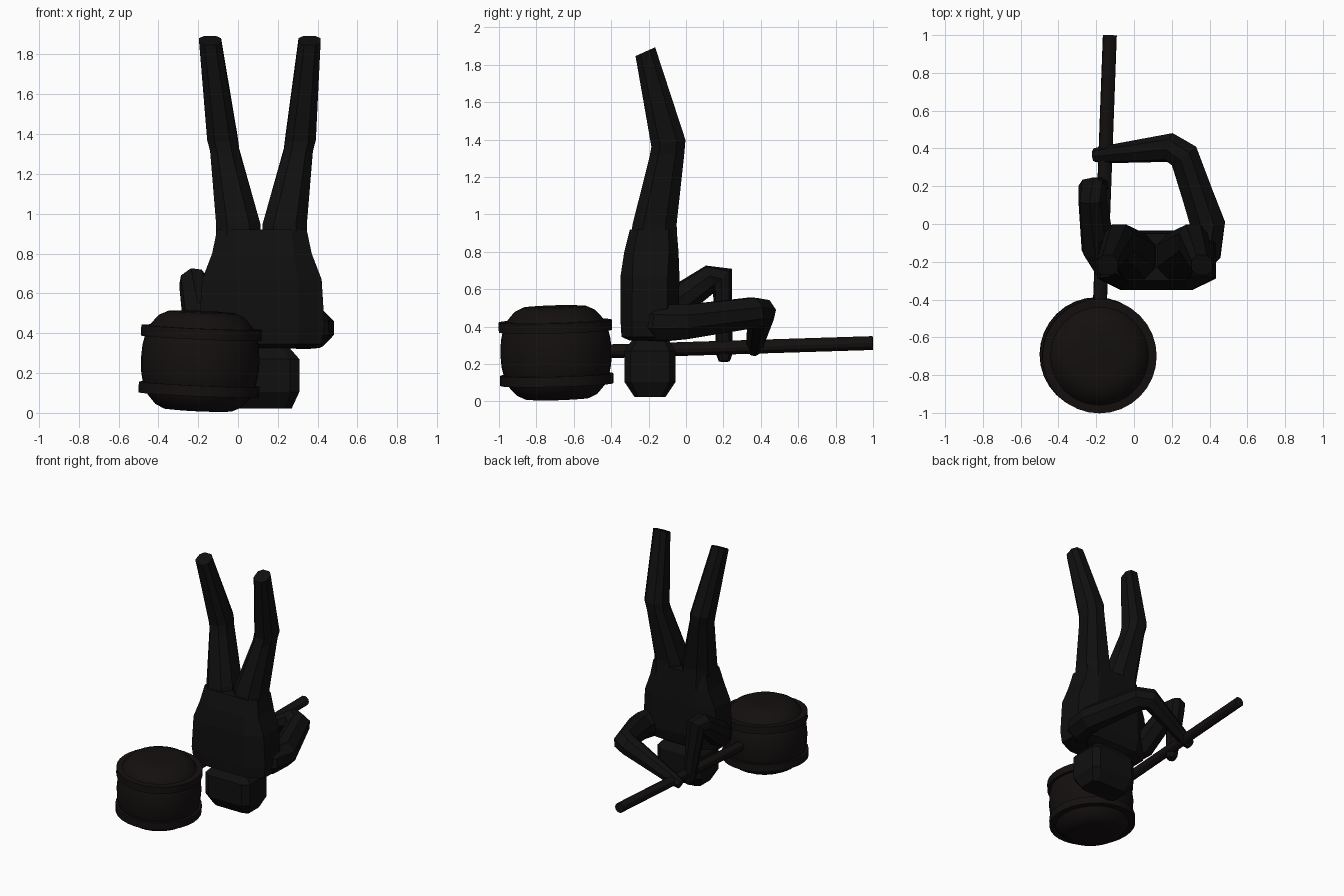
import bpy, bmesh, math
from mathutils import Vector, Matrix

if "Cube" in bpy.data.objects:
    bpy.data.objects.remove(bpy.data.objects["Cube"])

def material(name, rgb):
    m = bpy.data.materials.new(name)
    m.diffuse_color = (*rgb, 1)
    m.use_nodes = True
    m.node_tree.nodes["Principled BSDF"].inputs["Base Color"].default_value = m.diffuse_color
    return m

CLOTH = material("dark_cloth", (0.005, 0.005, 0.005))
WOOD = material("dark_wood", (0.007, 0.005, 0.005))
MID = 0.118  # x of the figure's centre line

def loft(name, rings, mat):
    """Skin a list of equal point rings and cap both ends."""
    bm = bmesh.new()
    loops = [[bm.verts.new(p) for p in r] for r in rings]
    n = len(loops[0])
    for a, b in zip(loops, loops[1:]):
        for i in range(n):
            j = (i + 1) % n
            bm.faces.new((a[i], a[j], b[j], b[i]))
    bm.faces.new(loops[0][::-1])
    bm.faces.new(loops[-1])
    bmesh.ops.recalc_face_normals(bm, faces=bm.faces)
    me = bpy.data.meshes.new(name)
    bm.to_mesh(me)
    bm.free()
    me.materials.append(mat)
    ob = bpy.data.objects.new(name, me)
    bpy.context.collection.objects.link(ob)
    return ob

def octagon(c, u, v, cut=0.5):
    """Chamfered rectangle with half axes u and v."""
    c = Vector(c)
    k = [(1, -cut), (1, cut), (cut, 1), (-cut, 1), (-1, cut), (-1, -cut), (-cut, -1), (cut, -1)]
    return [c + u * a + v * b for a, b in k]

def box_ring(x0, x1, y0, y1, z, slope=0, cut=0.5):
    """Level ring from its extents; slope tilts it along y."""
    hx, hy = (x1 - x0) / 2, (y1 - y0) / 2
    return octagon(((x0 + x1) / 2, (y0 + y1) / 2, z),
                   Vector((hx, 0, 0)), Vector((0, hy, hy * slope)), cut)

def limb(name, path):
    """Tapered limb along points (x, y, z, radius)."""
    pts = [Vector(p[:3]) for p in path]
    rings = []
    for i, p in enumerate(pts):
        d1 = (p - pts[max(i - 1, 0)]).normalized()
        d2 = (pts[min(i + 1, len(pts) - 1)] - p).normalized()
        d = (d1 + d2).normalized()
        if i == 0:
            ref = d.orthogonal().normalized()
        u = (ref - d * ref.dot(d)).normalized()  # carried along to avoid twist
        ref = u
        r = path[i][3]
        rings.append(octagon(p, u * r, d.cross(u) * r, 0.45))
    return loft(name, rings, CLOTH)

def revolve(name, profile, mat, matrix, sides=32):
    rings = [[matrix @ Vector((r * math.cos(2 * math.pi * i / sides),
                               r * math.sin(2 * math.pi * i / sides), z))
              for i in range(sides)] for r, z in profile]
    ob = loft(name, rings, mat)
    bpy.ops.object.select_all(action='DESELECT')
    ob.select_set(True)
    bpy.context.view_layer.objects.active = ob
    bpy.ops.object.shade_smooth_by_angle(angle=math.radians(30))
    return ob

# Torso, shoulders at the bottom and hips at the top
loft("torso", [
    box_ring(-0.08, 0.32, -0.30, -0.09, 0.325),
    box_ring(-0.18, 0.42, -0.345, -0.06, 0.345, 0, 0.6),
    box_ring(-0.195, 0.435, -0.35, -0.04, 0.43, 0, 0.6),
    box_ring(-0.18, 0.42, -0.35, -0.035, 0.67, 0, 0.6),
    box_ring(-0.13, 0.37, -0.33, -0.04, 0.80, 0, 0.65),
    box_ring(-0.105, 0.345, -0.30, -0.05, 0.92, 0, 0.65)], CLOTH)

# Legs pointing up, bent slightly at the knee
def leg_rings():
    return [box_ring(-0.11, 0.115, -0.31, -0.045, 0.80),
            box_ring(-0.11, 0.112, -0.285, -0.05, 0.95),
            box_ring(-0.140, 0.006, -0.195, -0.008, 1.32, 0.15),
            box_ring(-0.155, -0.002, -0.185, -0.003, 1.38, 0.2),
            box_ring(-0.195, -0.085, -0.27, -0.165, 1.87, 0.45)]
loft("leg_left", leg_rings(), CLOTH)
loft("leg_right", [[Vector((2 * MID - p.x - 0.017 * max(0, (p.z - 1.38) / 0.5), p.y, p.z))
                    for p in r] for r in leg_rings()], CLOTH)

# Neck and faceted head
loft("neck", [box_ring(0.0, 0.24, -0.27, -0.10, 0.29), box_ring(0.0, 0.24, -0.27, -0.10, 0.36)], CLOTH)
loft("head", [
    box_ring(-0.03, 0.27, -0.275, -0.11, 0.023, 0, 0.75),
    box_ring(-0.07, 0.308, -0.33, -0.055, 0.105, 0, 0.75),
    box_ring(-0.07, 0.308, -0.33, -0.055, 0.27, 0, 0.75),
    box_ring(-0.02, 0.26, -0.29, -0.09, 0.325, 0, 0.75)], CLOTH)

# Arms reaching back to the pole
limb("arm_left", [(-0.12, -0.22, 0.43, 0.09), (-0.19, -0.12, 0.48, 0.085),
                  (-0.22, 0.13, 0.655, 0.07), (-0.22, 0.195, 0.655, 0.068),
                  (-0.175, 0.205, 0.25, 0.04), (-0.17, 0.205, 0.215, 0.028)])
limb("arm_right", [(0.27, -0.22, 0.43, 0.10), (0.37, -0.13, 0.42, 0.095),
                   (0.39, 0.0, 0.425, 0.09), (0.265, 0.36, 0.475, 0.078),
                   (0.19, 0.405, 0.475, 0.072), (-0.16, 0.367, 0.295, 0.042),
                   (-0.21, 0.365, 0.275, 0.033)])

# Barrel head of the mallet, slightly tilted
place = (Matrix.Translation((-0.19, -0.695, 0.26)) @ Matrix.Rotation(math.radians(2.5), 4, 'Y')
         @ Matrix.Rotation(math.radians(1.5), 4, 'X'))
half = [(0.298, 0.0), (0.293, 0.07), (0.28, 0.13), (0.255, 0.18), (0.215, 0.225),
        (0.17, 0.246), (0.10, 0.25)]
revolve("barrel", [(r, -z) for r, z in half[:0:-1]] + half, WOOD, place)

# Hoops around the barrel
for name, z in (("upper_hoop", 0.143), ("lower_hoop", -0.143)):
    revolve(name, [(0.26, z - 0.027), (0.303, z - 0.027), (0.303, z + 0.027), (0.26, z + 0.027)],
            WOOD, place)

# Long handle
start, end = Vector((-0.187, -0.60, 0.262)), Vector((-0.128, 0.999, 0.312))
axis = end - start
turn = axis.to_track_quat('Z', 'Y').to_matrix().to_4x4()
revolve("handle", [(0.037, 0), (0.037, axis.length)], WOOD, Matrix.Translation(start) @ turn, 12)
